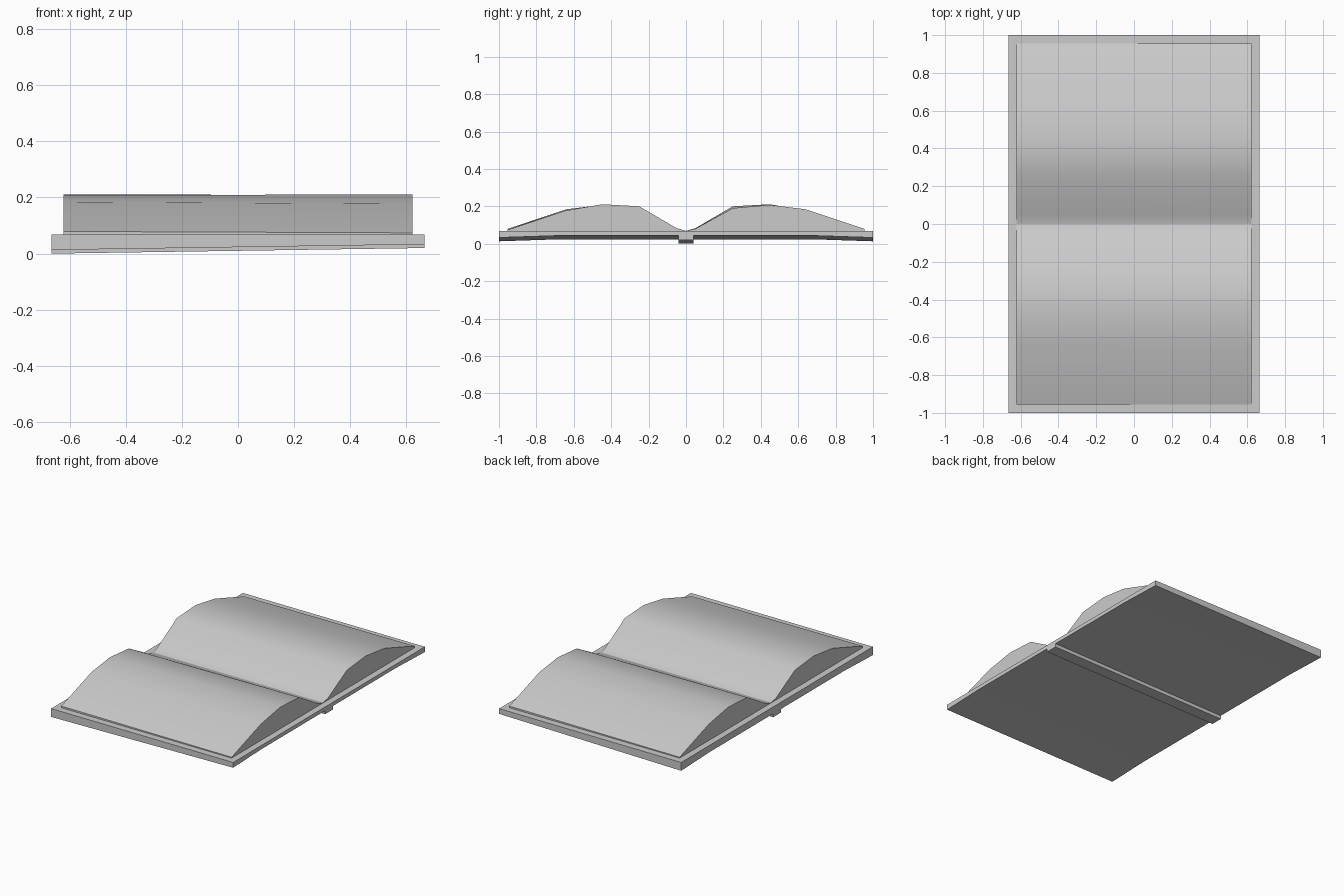
import bpy, math

if "Cube" in bpy.data.objects:
    bpy.data.objects.remove(bpy.data.objects["Cube"])


def loft(name, sections, smooth=False):
    """Skin a closed solid through (x, [(y, z), ...]) cross-sections."""
    n = len(sections[0][1])
    verts = [(x, y, z) for x, pts in sections for y, z in pts]
    faces = [tuple(range(n))[::-1],
             tuple(range((len(sections) - 1) * n, len(sections) * n))]
    for s in range(len(sections) - 1):
        for i in range(n):
            j = (i + 1) % n
            faces.append((s * n + i, s * n + j, s * n + n + j, s * n + n + i))
    mesh = bpy.data.meshes.new(name)
    mesh.from_pydata(verts, [], faces)
    obj = bpy.data.objects.new(name, mesh)
    bpy.context.collection.objects.link(obj)
    bpy.context.view_layer.objects.active = obj
    obj.select_set(True)
    bpy.ops.object.mode_set(mode='EDIT')
    bpy.ops.mesh.select_all(action='SELECT')
    bpy.ops.mesh.normals_make_consistent(inside=False)
    bpy.ops.object.mode_set(mode='OBJECT')
    if smooth:
        bpy.ops.object.shade_smooth_by_angle(angle=math.radians(40))
    obj.select_set(False)
    return obj


TOP = 0.068      # cover top plane
TILT = 0.02      # underside rises this much from left to right
HX = 0.665


# Cover board: flat top, underside tilted and dropping towards the outer edges
def cover_section(z):
    return [(-1, TOP), (-1, z), (-0.7, z + 0.01), (0.7, z + 0.01), (1, z), (1, TOP)]


loft("cover", [(-HX, cover_section(0.013)), (HX, cover_section(0.013 + TILT))])


# Spine strip under the cover
def spine_section(z):
    return [(-0.04, 0.055), (-0.04, z), (0.04, z), (0.04, 0.055)]


loft("spine", [(-HX, spine_section(0.0)), (HX, spine_section(TILT))])

# Page stacks: two arched halves, the right half is the left one turned by 180 degrees
near = [(0, 0.069), (0.05, 0.083), (0.25, 0.2), (0.447, 0.211),
        (0.645, 0.177), (0.955, 0.074)]
far = [(0, 0.069), (0.05, 0.08), (0.25, 0.19), (0.447, 0.208),
       (0.64, 0.184), (0.955, 0.079)]
for name, side in (("left_pages", -1), ("right_pages", 1)):
    sections = []
    for x, prof in ((-0.622 * side, far), (0.622 * side, near)):
        pts = [(side * y, z) for y, z in prof]
        sections.append((-x, [(side * 0.0, TOP - 0.004)] + pts
                         + [(side * 0.955, TOP - 0.004)]))
    loft(name, sections, smooth=True)
